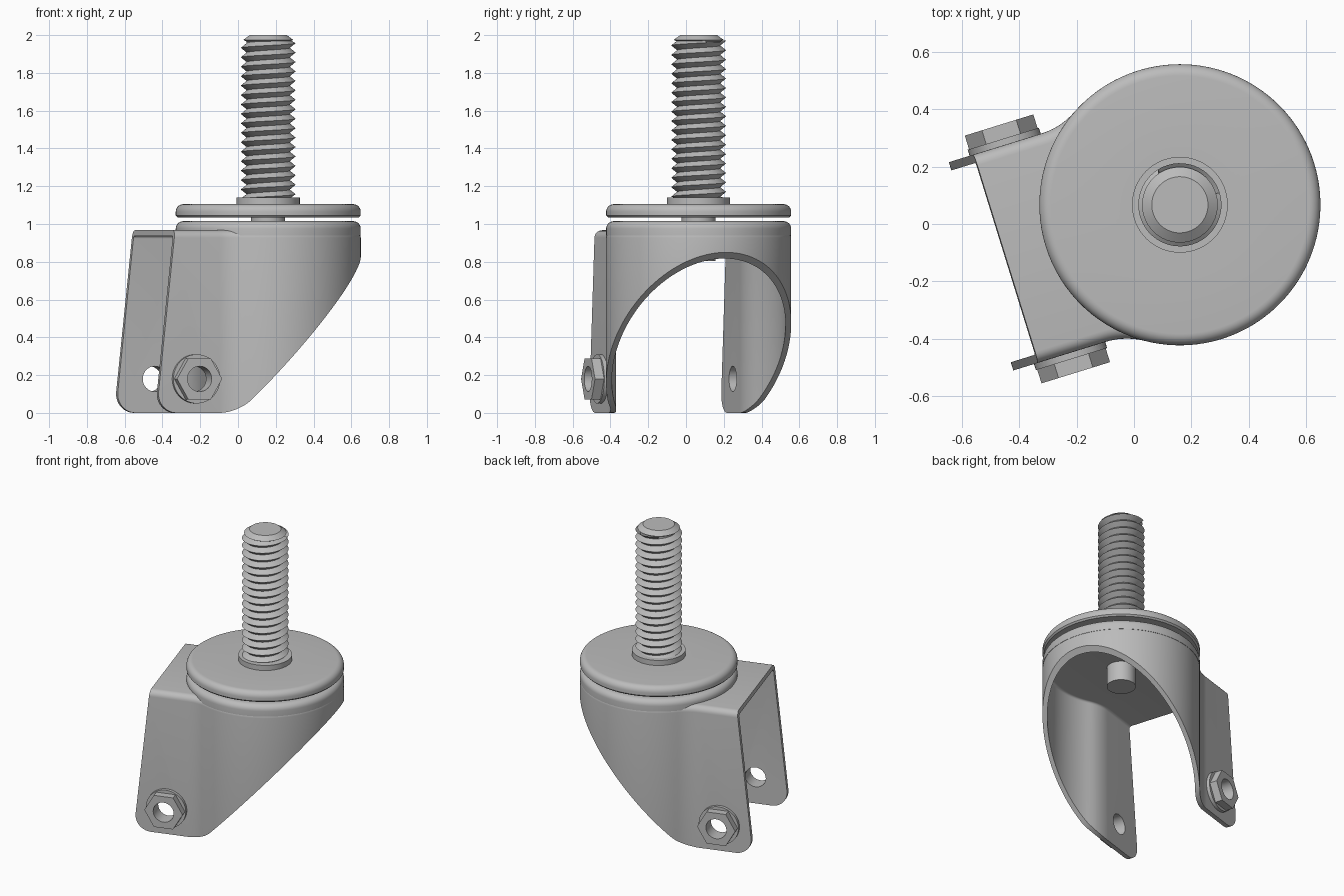
import bpy, bmesh, math
from math import sin, cos, pi, atan2, hypot, sqrt, tan
from mathutils import Matrix, Vector

cube = bpy.data.objects.get("Cube")
if cube:
    bpy.data.objects.remove(cube)

steel = bpy.data.materials.new("grey_steel")
steel.use_nodes = True
GREY = (0.5, 0.5, 0.5, 1)
steel.diffuse_color = GREY
steel.node_tree.nodes["Principled BSDF"].inputs["Base Color"].default_value = GREY

# The swivel axis is offset from the centre and the fork is turned about it
PLACE = Matrix.Translation((0.16, 0.067, 0)) @ Matrix.Rotation(math.radians(17.2), 4, 'Z')
R, W, FILLET, WALL = 0.49, 0.38, 0.25, 0.03   # head radius, half width, neck fillet, sheet
AXLE_U, AXLE_Z, HOLE = -0.52, 0.18, 0.067


def make(name, bm):
    bmesh.ops.recalc_face_normals(bm, faces=bm.faces[:])
    mesh = bpy.data.meshes.new(name)
    bm.to_mesh(mesh)
    bm.free()
    mesh.materials.append(steel)
    obj = bpy.data.objects.new(name, mesh)
    bpy.context.collection.objects.link(obj)
    obj.matrix_world = PLACE
    return obj


def loft(name, rings):
    """Skin a stack of equal rings and cap both ends."""
    bm = bmesh.new()
    rows = [[bm.verts.new(p) for p in ring] for ring in rings]
    n = len(rows[0])
    for a, b in zip(rows, rows[1:]):
        for i in range(n):
            j = (i + 1) % n
            bm.faces.new((a[i], a[j], b[j], b[i]))
    bm.faces.new(rows[0])
    bm.faces.new(rows[-1])
    return make(name, bm)


def lathe(name, profile, n=96):
    return loft(name, [[(r * cos(2 * pi * i / n), r * sin(2 * pi * i / n), z)
                        for i in range(n)] for r, z in profile])


def across(name, radius, v0, v1, n):
    """Prism along the axle direction."""
    return loft(name, [[(AXLE_U + radius * cos(2 * pi * i / n), v,
                         AXLE_Z + radius * sin(2 * pi * i / n)) for i in range(n)]
                       for v in (v0, v1)])


def arc(cu, cv, r, a0, a1, n):
    return [(cu + r * cos(a0 + (a1 - a0) * i / n),
             cv + r * sin(a0 + (a1 - a0) * i / n)) for i in range(n + 1)]


def plan(inset, end):
    """Round head flowing into two parallel cheeks."""
    c = sqrt((R + FILLET) ** 2 - (W + FILLET) ** 2)
    join = atan2(W + FILLET, c)
    half = [(-end, -(W - inset))]
    half += arc(-c, -(W + FILLET), FILLET + inset, pi / 2, join, 10)
    half += arc(0, 0, R - inset, join - pi, 0, 40)[1:]
    return half + [(u, -v) for u, v in reversed(half[:-1])]


def rounded_prism(name, inset, end, z0, z1, r):
    levels = [(inset, z0)] + [(inset + r * (1 - cos(a * pi / 12)), z1 - r + r * sin(a * pi / 12))
                              for a in range(7)]
    return loft(name, [[(u, v, z) for u, v in plan(o, end)] for o, z in levels])


def fillet(corners):
    """Round each corner (u, z, radius) of a polygon."""
    out = []
    for i, (u, z, r) in enumerate(corners):
        p = Vector((u, z))
        if r == 0:
            out.append(p)
            continue
        a = (Vector(corners[i - 1][:2]) - p).normalized()
        b = (Vector(corners[(i + 1) % len(corners)][:2]) - p).normalized()
        half = a.angle(b) / 2
        c = p + (a + b).normalized() * (r / sin(half))
        s, e = p + a * (r / tan(half)) - c, p + b * (r / tan(half)) - c
        sweep = s.angle(e)
        out += [c + (s * sin((1 - k / 10) * sweep) + e * sin(k / 10 * sweep)) / sin(sweep)
                for k in range(11)]
    return out


def boolean(obj, *steps):
    for operation, cutter in steps:
        mod = obj.modifiers.new(operation.lower(), 'BOOLEAN')
        mod.operation, mod.object, mod.solver = operation, cutter, 'EXACT'
    bpy.context.view_layer.update()
    graph = bpy.context.evaluated_depsgraph_get()
    mesh = bpy.data.meshes.new_from_object(obj.evaluated_get(graph))
    obj.modifiers.clear()
    obj.data = mesh


# Cutters
side = fillet([(-0.628, 1.02, 0), (-0.737, 0, 0.1), (-0.29, 0, 0.23),
               (0.49, 0.85, 0), (0.7, 1.08, 0)])
side_cutter = loft("side_cutter", [[(u, v, z) for u, z in side] for v in (-0.8, 0.8)])
inner_cutter = rounded_prism("inner_cutter", WALL, 1.1, -0.2, 0.937, 0.015)
hole_cutter = across("hole_cutter", HOLE, -0.9, 0.9, 40)

# Bent sheet fork
fork = rounded_prism("fork", 0, 0.9, -0.1, 0.967, 0.04)
boolean(fork, ('INTERSECT', side_cutter), ('DIFFERENCE', inner_cutter),
        ('DIFFERENCE', hole_cutter))
parts = [fork]

# Flanged axle nuts, one on each cheek
for name, s in (("right", -1), ("left", 1)):
    for part, radius, v0, v1, n in (("flange", 0.13, W, W + 0.022, 48),
                                    ("hex_nut", 0.125, W + 0.02, W + 0.072, 6)):
        nut = across(name + "_" + part, radius, s * v0, s * v1, n)
        boolean(nut, ('DIFFERENCE', hole_cutter))
        parts.append(nut)

for helper in (side_cutter, inner_cutter, hole_cutter):
    bpy.data.objects.remove(helper)

# Swivel head, top plate, pin and collar
parts.append(lathe("swivel_head", [(R - 0.01, 0.939), (R, 0.939)]
                   + arc(R - 0.04, 0.975, 0.04, 0, pi / 2, 7) + [(0.1, 1.015)]))
parts.append(lathe("top_plate", [(0.1, 1.035), (R - 0.01, 1.035), (R, 1.045)]
                   + arc(R - 0.04, 1.065, 0.04, 0, pi / 2, 7) + [(0.2, 1.105)]))
parts.append(lathe("swivel_pin", [(0.09, 0.805), (0.09, 1.12)], 48))
parts.append(lathe("collar", [(0.167, 1.1), (0.167, 1.14)], 64))

# Threaded stud: helical ridge round a core
PITCH, ROOT, CREST, Z0, Z1, SEG = 0.05, 0.114, 0.145, 1.135, 1.975, 48
parts.append(lathe("stud_core", [(ROOT, 1.12), (ROOT, 1.965), (0.132, 1.975), (0.098, 2.0)], SEG))
bm = bmesh.new()
turns = int((Z1 - Z0) / PITCH) + 2
grid = []
for k in range(2 * turns):
    row = []
    for i in range(SEG + 1):
        z = Z0 + PITCH * (k / 2 - 1 + i / SEG)
        r = CREST if k % 2 else ROOT
        if z > Z1:
            r = ROOT
        row.append(bm.verts.new((r * cos(2 * pi * i / SEG), r * sin(2 * pi * i / SEG),
                                 min(max(z, Z0), Z1))))
    grid.append(row)
for a, b in zip(grid, grid[1:]):
    for i in range(SEG):
        bm.faces.new((a[i], a[i + 1], b[i + 1], b[i]))
bmesh.ops.remove_doubles(bm, verts=bm.verts[:], dist=0.0001)
parts.append(make("stud_thread", bm))

# Smooth the curved faces, keep edges crisp
bpy.ops.object.select_all(action='DESELECT')
for part in parts:
    part.select_set(True)
bpy.context.view_layer.objects.active = fork
bpy.ops.object.shade_smooth_by_angle(angle=math.radians(32))
